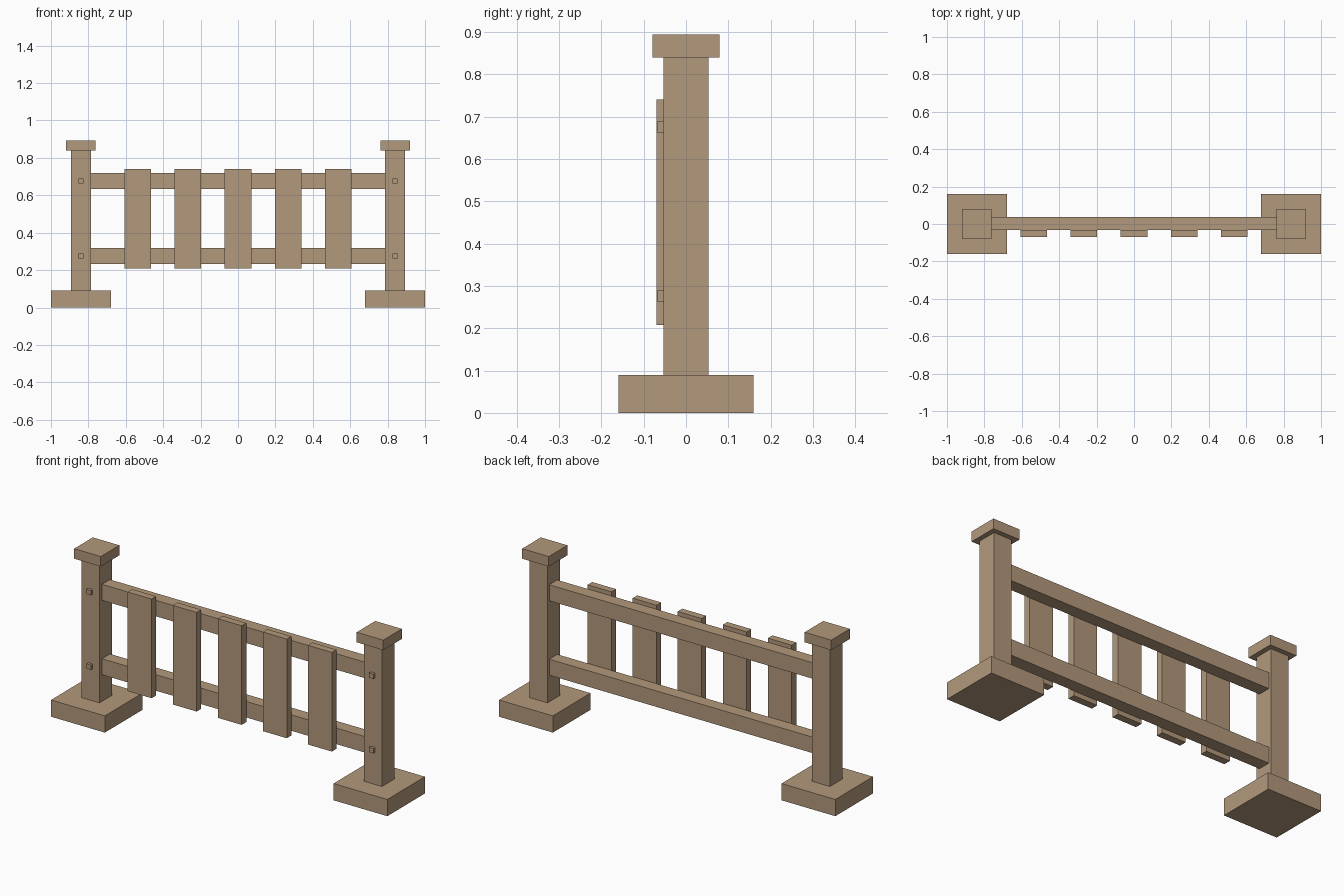
import bpy

cube = bpy.data.objects.get("Cube")
if cube:
    bpy.data.objects.remove(cube, do_unlink=True)

WOOD = (0.45, 0.32, 0.2, 1.0)
wood = bpy.data.materials.new("tan wood")
wood.use_nodes = True
wood.diffuse_color = WOOD
wood.node_tree.nodes["Principled BSDF"].inputs["Base Color"].default_value = WOOD


def box(name, x, y, z):
    """Add a box from its (low, high) limits on each axis."""
    limits = (x, y, z)
    bpy.ops.mesh.primitive_cube_add(size=1, location=[(a + b) / 2 for a, b in limits])
    ob = bpy.context.object
    ob.name = name
    ob.scale = [b - a for a, b in limits]
    bpy.ops.object.transform_apply(location=False, rotation=False, scale=True)
    ob.data.materials.append(wood)
    return ob


def around(centre, half):
    return (centre - half, centre + half)


RAIL_HEIGHTS = {"lower": 0.276, "upper": 0.676}
POST_X = 0.84

# Posts with base blocks, caps and pegs
for side, sign in (("left", 1), ("right", -1)):
    x = sign * POST_X
    box(f"{side}_base", around(x, 0.16), around(0, 0.16), (0, 0.09))
    box(f"{side}_post", around(x, 0.053), around(0, 0.053), (0.09, 0.84))
    box(f"{side}_cap", around(x, 0.079), around(0, 0.079), (0.84, 0.894))
    for level, z in RAIL_HEIGHTS.items():
        box(f"{side}_{level}_peg", around(x, 0.013), (-0.068, -0.045), around(z, 0.013))

# Horizontal rails, ending inside the posts
for level, z in RAIL_HEIGHTS.items():
    box(f"{level}_rail", around(0, 0.8), (-0.031, 0.037), around(z, 0.043))

# Vertical slats on the front of the rails
for i in range(5):
    box(f"slat_{i + 1}", around((i - 2) * 0.268, 0.071), (-0.07, -0.031), (0.208, 0.741))
